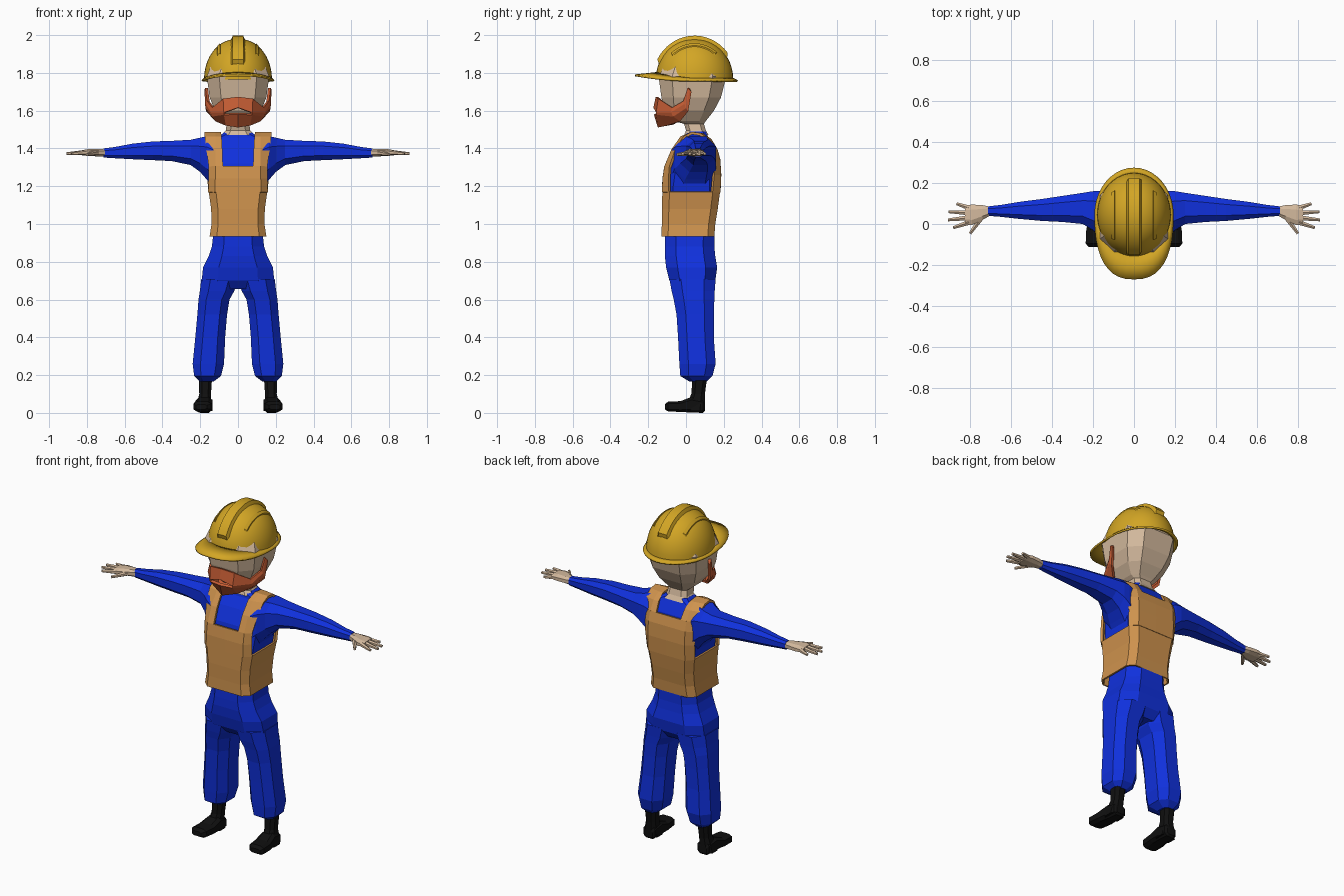
import bpy, bmesh, math
from mathutils import Vector


def material(name, rgb):
    m = bpy.data.materials.new(name)
    m.diffuse_color = (*rgb, 1)
    return m


BLUE = material("work_blue", (0.005, 0.03, 0.72))
TAN = material("vest_tan", (0.62, 0.29, 0.075))
SKIN = material("skin", (0.66, 0.49, 0.34))
YELLOW = material("helmet_yellow", (0.65, 0.38, 0.018))
GINGER = material("beard_ginger", (0.57, 0.11, 0.035))
BLACK = material("boot_black", (0.005, 0.005, 0.005))


def finish(name, bm, mat, mirror=False, thick=0, offset=0, smooth=False):
    bmesh.ops.remove_doubles(bm, verts=bm.verts, dist=0.0005)
    bmesh.ops.recalc_face_normals(bm, faces=bm.faces)
    me = bpy.data.meshes.new(name)
    bm.to_mesh(me)
    bm.free()
    me.materials.append(mat)
    ob = bpy.data.objects.new(name, me)
    bpy.context.collection.objects.link(ob)
    if mirror:
        mod = ob.modifiers.new("mirror", 'MIRROR')
        mod.merge_threshold = 0.001
    if thick:
        mod = ob.modifiers.new("thickness", 'SOLIDIFY')
        mod.thickness, mod.offset = thick, offset
    if smooth:
        bpy.ops.object.select_all(action='DESELECT')
        ob.select_set(True)
        bpy.context.view_layer.objects.active = ob
        bpy.ops.object.shade_smooth_by_angle(angle=math.radians(35))
    return ob


def grid(bm, rows, closed=False):
    """Quads between consecutive rows of points."""
    vs = [[bm.verts.new(p) for p in r] for r in rows]
    n = len(vs[0])
    for a, b in zip(vs, vs[1:]):
        for i in range(n if closed else n - 1):
            j = (i + 1) % n
            bm.faces.new((a[i], a[j], b[j], b[i]))
    return vs


def loft(name, mat, rings, axis='z', k=0.5, caps=True, **kw):
    """Eight-sided tube; each ring is (t, a0, a1, b0, b1) across the axis."""
    shape = [(1, -k), (1, k), (k, 1), (-k, 1), (-1, k), (-1, -k), (-k, -1), (k, -1)]
    rows = []
    for t, a0, a1, b0, b1 in rings:
        row = []
        for u, v in shape:
            a = (a0 + a1) / 2 + u * (a1 - a0) / 2
            b = (b0 + b1) / 2 + v * (b1 - b0) / 2
            row.append({'z': (a, b, t), 'x': (t, a, b), 'y': (a, t, b)}[axis])
        rows.append(row)
    bm = bmesh.new()
    vs = grid(bm, rows, True)
    if caps:
        bm.faces.new(vs[0])
        bm.faces.new(vs[-1])
    return finish(name, bm, mat, **kw)


# Trousers
loft("trouser_hips", BLUE, [
    (0.655, -.10, .10, -.05, .12), (0.70, -.192, .192, -.088, .155),
    (0.77, -.185, .185, -.105, .165), (0.83, -.155, .155, -.112, .155),
    (0.88, -.138, .138, -.112, .15), (1.0, -.125, .125, -.108, .15)], k=.55)
loft("trouser_leg", BLUE, [
    (0.165, .13, .20, .02, .11), (0.195, .09, .232, -.03, .14), (0.26, .074, .24, -.035, .157),
    (0.40, .068, .226, -.042, .147), (0.52, .058, .215, -.05, .147), (0.60, .045, .209, -.065, .15),
    (0.645, .02, .202, -.076, .152), (0.71, .0, .194, -.088, .157)], mirror=True)

# Boots
loft("boot_shaft", BLACK, [
    (0.01, .135, .225, .0, .098), (0.06, .143, .215, .01, .10), (0.10, .143, .205, .028, .10),
    (0.19, .137, .208, .035, .112)], mirror=True)
loft("boot_foot", BLACK, [
    (-.112, .165, .222, .018, .045), (-.095, .142, .236, .008, .06), (-.03, .135, .233, .005, .062),
    (.03, .135, .222, .002, .085), (.09, .14, .215, .0, .07), (.10, .15, .205, .01, .05)],
    axis='y', k=.6, mirror=True)

# Shirt and sleeves
loft("shirt_torso", BLUE, [
    (1.10, -.13, .13, -.105, .155), (1.2, -.147, .147, -.105, .162), (1.32, -.16, .16, -.085, .16),
    (1.40, -.16, .16, -.045, .15), (1.455, -.14, .14, -.005, .12), (1.475, -.085, .085, .0, .11),
    (1.49, -.07, .07, .01, .105)], k=.72)
loft("sleeve", BLUE, [
    (.13, -.075, .155, 1.19, 1.46), (.165, -.06, .16, 1.235, 1.465), (.20, -.03, .16, 1.275, 1.457),
    (.25, .0, .152, 1.312, 1.446), (.35, .01, .137, 1.333, 1.44), (.45, .015, .122, 1.338, 1.437),
    (.56, .025, .108, 1.343, 1.425), (.65, .035, .093, 1.348, 1.408), (.712, .04, .086, 1.352, 1.40)],
    axis='x', mirror=True)

# Vest: waist band, then front and back panels joined by shoulder straps
loft("vest_band", TAN, [
    (0.935, -.15, .15, -.13, .15), (1.0, -.14, .14, -.128, .155), (1.08, -.142, .142, -.128, .168),
    (1.17, -.155, .155, -.125, .18)], k=.75, caps=False, thick=.01, offset=-1)


def vest_panel(name, rows):
    bm = bmesh.new()
    grid(bm, [[(xi, y, z), (.118, y, z), (xo, y + wrap, z)] for xi, xo, y, wrap, z in rows])
    finish(name, bm, TAN, mirror=True, thick=.014)


vest_panel("vest_front", [(0, .153, -.121, .035, 1.168), (0, .152, -.118, .03, 1.24),
                          (0, .152, -.108, .025, 1.305)])
vest_panel("vest_back", [(0, .153, .176, -.04, 1.168), (0, .158, .18, -.035, 1.26),
                         (0, .165, .175, -.03, 1.34), (0, .17, .16, -.025, 1.395)])
vest_panel("vest_strap", [(.08, .152, -.108, .025, 1.303), (.083, .165, -.072, .02, 1.39),
                          (.087, .175, -.025, .015, 1.458), (.09, .178, .03, 0, 1.481),
                          (.09, .178, .085, -.01, 1.475), (.085, .175, .13, -.015, 1.445),
                          (.08, .17, .16, -.025, 1.393)])

# Hands
loft("palm", SKIN, [
    (.70, .042, .084, 1.357, 1.396), (.74, .02, .092, 1.358, 1.398), (.79, -.005, .095, 1.36, 1.397),
    (.825, .0, .09, 1.363, 1.391)], axis='x', mirror=True)
bm = bmesh.new()
for base, tip in [((.80, .077, 1.378), (.866, .099, 1.372)), ((.81, .055, 1.378), (.905, .06, 1.372)),
                  ((.81, .03, 1.378), (.908, .02, 1.372)), ((.805, .008, 1.378), (.882, -.018, 1.372)),
                  ((.745, .03, 1.376), (.80, -.046, 1.368))]:
    p, q = Vector(base), Vector(tip)
    rot = (q - p).to_track_quat('Z', 'Y').to_matrix().to_4x4()
    rot.translation = (p + q) / 2
    bmesh.ops.create_cone(bm, cap_ends=True, segments=6, radius1=.014, radius2=.008,
                          depth=(q - p).length, matrix=rot)
finish("fingers", bm, SKIN, mirror=True)

# Neck and head
loft("head", SKIN, [
    (1.47, -.085, .085, -.01, .12), (1.495, -.065, .065, .0, .105), (1.53, -.06, .06, -.01, .095),
    (1.545, -.08, .08, -.065, .105), (1.60, -.122, .122, -.115, .148), (1.67, -.15, .15, -.13, .185),
    (1.78, -.165, .165, -.145, .213), (1.85, -.14, .14, -.11, .18)], k=.6)

# Beard: rows run from sideburn to chin, with an opening for the mouth
rows = [
    [(.166, .012, 1.72), (.157, -.01, 1.65), (.13, -.07, 1.615), (.075, -.14, 1.662), (0, -.152, 1.672)],
    [(.168, .018, 1.715), (.163, -.005, 1.635), (.137, -.075, 1.592), (.07, -.152, 1.59), (0, -.165, 1.615)],
    [(.17, .022, 1.71), (.165, .0, 1.615), (.133, -.065, 1.572), (.07, -.152, 1.582), (0, -.163, 1.583)],
    [(.17, .028, 1.70), (.161, .012, 1.60), (.115, -.03, 1.55), (.062, -.10, 1.528), (0, -.145, 1.518)]]
bm = bmesh.new()
vs = grid(bm, rows)
mouth = [f for f in bm.faces if {vs[1][3], vs[1][4], vs[2][4]} <= set(f.verts)]
bmesh.ops.delete(bm, geom=mouth, context='FACES_ONLY')
under = [bm.verts.new(p) for p in [(.05, -.06, 1.54), (0, -.065, 1.535)]]
bm.faces.new((vs[3][3], vs[3][4], under[1], under[0]))
bm.faces.new((vs[3][2], vs[3][3], under[0]))
finish("beard", bm, GINGER, mirror=True, thick=.016)

# Helmet shell
CY, CZ, RX, RY, RZ = .045, 1.765, .18, .205, .215


def dome(a, e, s=1):
    c = math.cos(e) ** .92 if e < 1.57 else 0
    return (s * RX * c * math.sin(a), CY - s * RY * c * math.cos(a), CZ + s * RZ * math.sin(e))


N = 40
turn = [2 * math.pi * i / N for i in range(N)]
bm = bmesh.new()
grid(bm, [[dome(a, e * math.pi / 20) for a in turn] for e in range(11)], True)
finish("helmet_shell", bm, YELLOW, smooth=True)


# Helmet brim, drawn out into a peak at the front
def brim(a, t):
    s, c = math.sin(a), math.cos(a)
    if c > 0:
        x, y = math.copysign(abs(s) ** .8, s) * .19, CY - .315 * c ** .8
    else:
        x, y = .19 * s, CY - .228 * c
    ix, iy = RX * .985 * s, CY - RY * .985 * c
    z = 1.757 + .03 * max(c, 0) ** 1.5
    return (ix + (x - ix) * t, iy + (y - iy) * t, z + .012 * (1 - t))


bm = bmesh.new()
grid(bm, [[brim(a, t) for a in turn] for t in (0, .5, 1)], True)
finish("helmet_brim", bm, YELLOW, thick=.01, smooth=True)


# Raised helmet ribs that follow the shell
def rib(name, x0, x1, deg0, deg1, raise_by, mirror=False):
    def point(x, t, s):
        w = math.sqrt(1 - (x / RX) ** 2) * s
        return (x, CY - RY * w * math.cos(t), CZ + RZ * w * math.sin(t))
    rows = []
    for i in range(19):
        t = math.radians(deg0 + (deg1 - deg0) * i / 18)
        s = .97 if i in (0, 18) else raise_by
        b = (x1 - x0) * .15
        rows.append([point(x0, t, .97), point(x0 + b, t, s), point(x1 - b, t, s), point(x1, t, .97)])
    bm = bmesh.new()
    grid(bm, rows, True)
    finish(name, bm, YELLOW, mirror=mirror, smooth=True)


rib("helmet_centre_rib", -.04, .04, 20, 150, 1.093)
rib("helmet_side_rib", .092, .112, 42, 135, 1.05, True)
